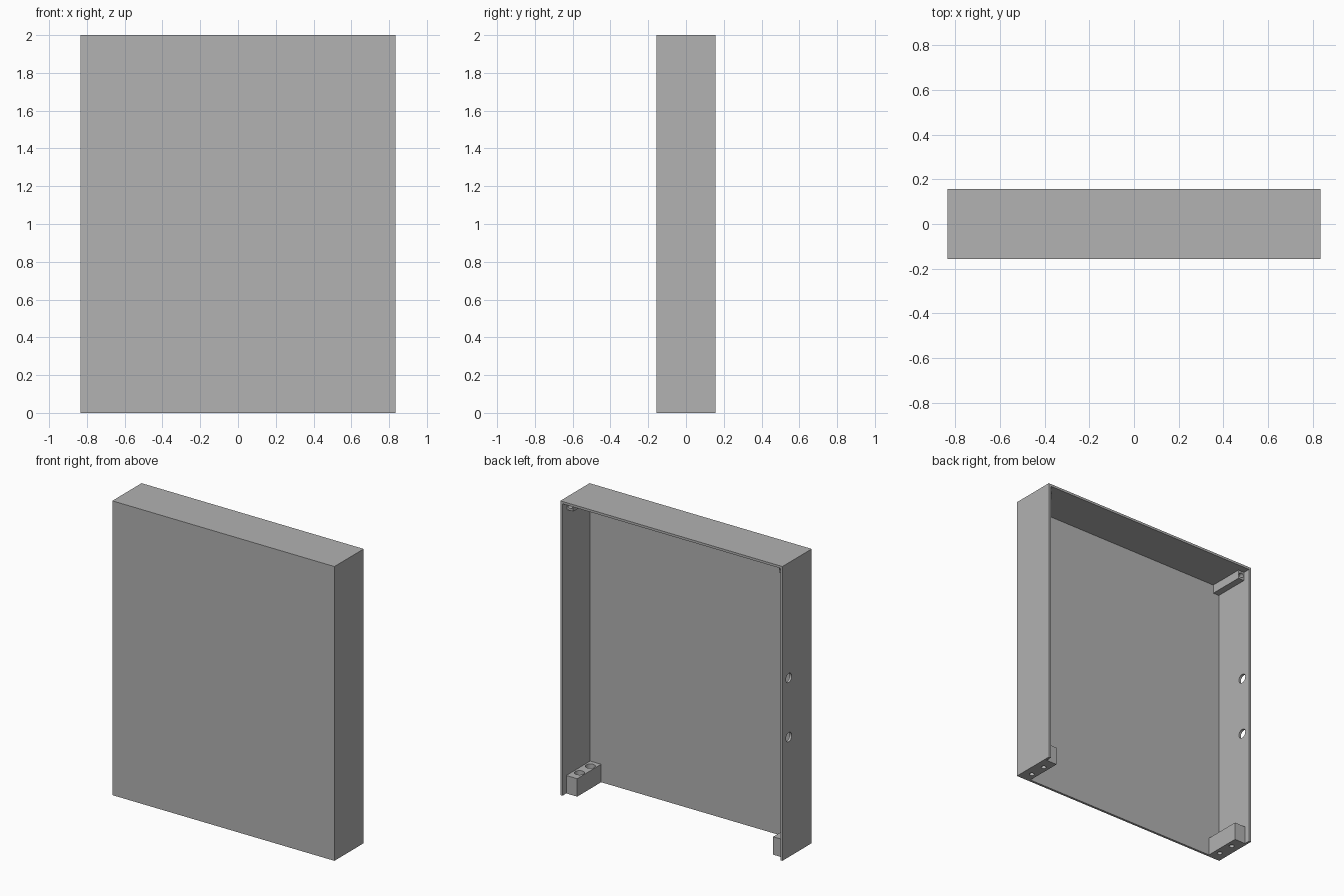
import bpy
import math
from mathutils import Vector

# Remove the default cube
cube = bpy.data.objects.get("Cube")
if cube:
    bpy.data.objects.remove(cube, do_unlink=True)

# Overall dimensions
HALF_W, HALF_D, HEIGHT, WALL = 0.835, 0.157, 2.0, 0.016
INNER_X = HALF_W - WALL
INNER_Y = -HALF_D + WALL
INNER_Z = HEIGHT - WALL

grey = bpy.data.materials.new("plain grey")
grey.use_nodes = True
COLOUR = (0.445, 0.445, 0.445, 1)
grey.diffuse_color = COLOUR
grey.node_tree.nodes["Principled BSDF"].inputs["Base Color"].default_value = COLOUR


def box(name, low, high):
    """Box between two opposite corners, given in any order."""
    low, high = Vector(low), Vector(high)
    bpy.ops.mesh.primitive_cube_add(size=1, location=(low + high) / 2)
    obj = bpy.context.object
    obj.name = name
    obj.scale = [abs(v) for v in high - low]
    bpy.ops.object.transform_apply(location=True, rotation=True, scale=True)
    obj.data.materials.append(grey)
    return obj


def cylinder(centre, radius, depth, rotation=(0, 0, 0)):
    """Round cutter for a hole."""
    bpy.ops.mesh.primitive_cylinder_add(vertices=32, radius=radius, depth=depth,
                                        location=centre, rotation=rotation)
    bpy.context.object.data.materials.append(grey)
    return bpy.context.object


def cut(target, cutter):
    """Subtract the cutter from the target and discard it."""
    cutter.hide_render = True
    mod = target.modifiers.new("cut", "BOOLEAN")
    mod.operation = "DIFFERENCE"
    mod.solver = "EXACT"
    mod.object = cutter
    bpy.ops.object.select_all(action="DESELECT")
    bpy.context.view_layer.objects.active = target
    target.select_set(True)
    bpy.ops.object.modifier_apply(modifier=mod.name)
    bpy.data.objects.remove(cutter, do_unlink=True)


def smooth(obj):
    bpy.ops.object.select_all(action="DESELECT")
    bpy.context.view_layer.objects.active = obj
    obj.select_set(True)
    bpy.ops.object.shade_smooth_by_angle(angle=math.radians(30))


# Cover shell, open at the back and the bottom
shell = box("cover_shell", (-HALF_W, -HALF_D, 0), (HALF_W, HALF_D, HEIGHT))
cut(shell, box("cavity", (-INNER_X, INNER_Y, -0.5), (INNER_X, 0.5, INNER_Z)))

# Two round holes through the right wall
for z in (0.815, 1.217):
    cut(shell, cylinder((-HALF_W, 0.088, z), 0.031, 0.1, (0, math.pi / 2, 0)))
smooth(shell)

for side, label in ((1, "left"), (-1, "right")):
    # Bottom mounting block with counterbored screw holes
    foot = box(f"{label}_mounting_block", (side * 0.737, INNER_Y, 0),
               (side * INNER_X, 0.116, 0.122))
    for y in (-0.081, 0.036):
        cut(foot, cylinder((side * 0.776, y, 0.06), 0.016, 0.3))
        cut(foot, cylinder((side * 0.776, y, 0.11), 0.031, 0.1))
    smooth(foot)

    # Top corner rail with a screw hole in its back end
    rail = box(f"{label}_top_rail", (side * 0.773, INNER_Y, 1.925),
               (side * INNER_X, 0.107, INNER_Z))
    cut(rail, cylinder((side * 0.796, 0.107, 1.955), 0.017, 0.2, (math.pi / 2, 0, 0)))
    smooth(rail)
